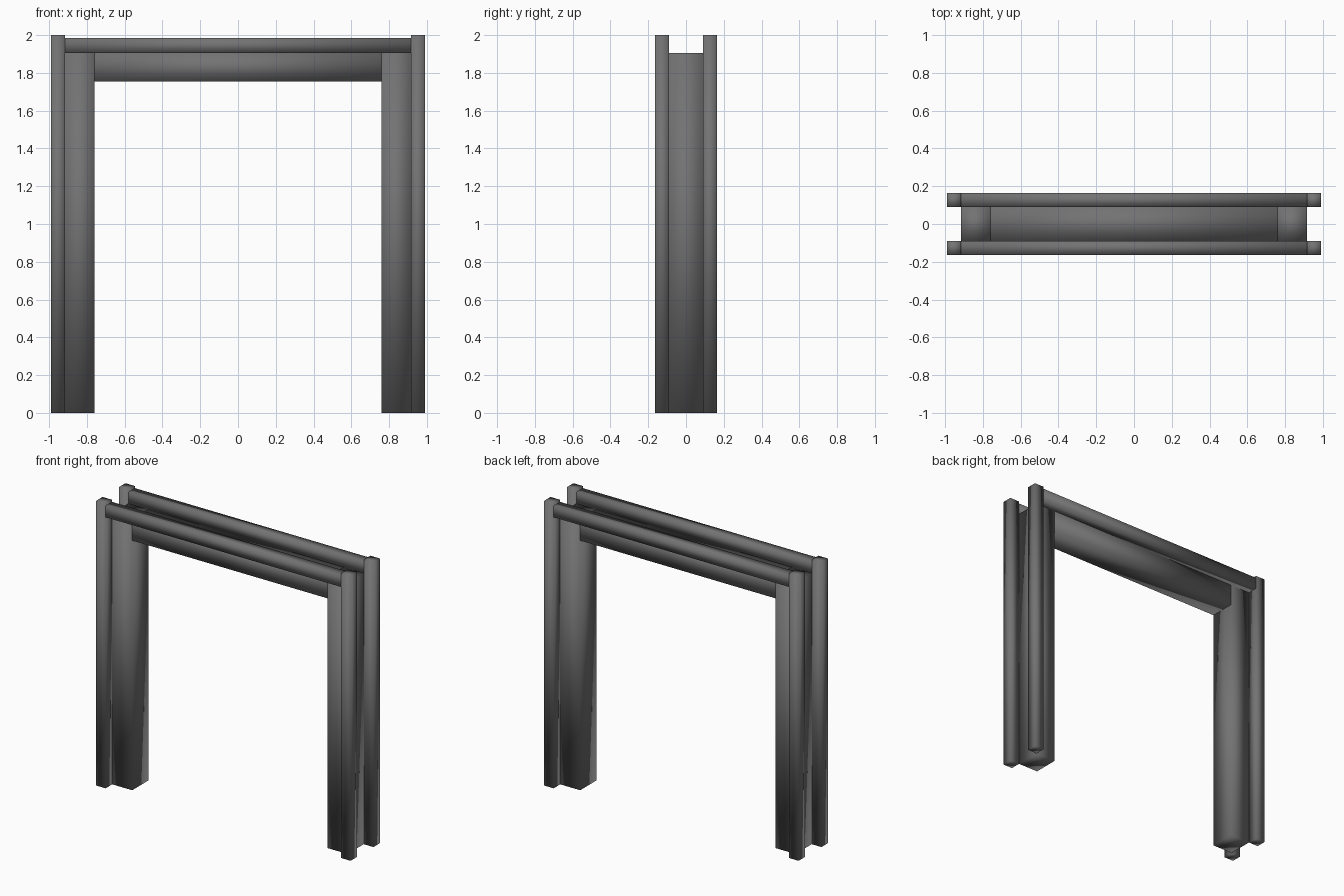
import bpy
import bmesh

default = bpy.data.objects.get("Cube")
if default:
    bpy.data.objects.remove(default, do_unlink=True)

# Single dark grey material
GREY = (0.17, 0.17, 0.17, 1.0)
grey = bpy.data.materials.new("dark_grey")
grey.use_nodes = True
grey.diffuse_color = GREY
grey.node_tree.nodes["Principled BSDF"].inputs["Base Color"].default_value = GREY

# Shared frame dimensions
OUTER_X, JAMB_X, OPENING_X = 0.99, 0.915, 0.76
OUTER_Y, JAMB_Y = 0.163, 0.09
TOP, RAIL_TOP, LINTEL_TOP, LINTEL_BOTTOM = 2.0, 1.985, 1.905, 1.755


def beam(name, x, y, z):
    """Smooth shaded beam spanning the given (low, high) ranges."""
    spans = [sorted(s) for s in (x, y, z)]
    bm = bmesh.new()
    bmesh.ops.create_cube(bm, size=1)
    for v in bm.verts:
        v.co = [s[1] if c > 0 else s[0] for c, s in zip(v.co, spans)]
    for f in bm.faces:
        f.smooth = True
    mesh = bpy.data.meshes.new(name)
    bm.to_mesh(mesh)
    bm.free()
    mesh.materials.append(grey)
    obj = bpy.data.objects.new(name, mesh)
    bpy.context.collection.objects.link(obj)
    return obj


# Wide jambs and slim corner posts
for side, sx in (("left", 1), ("right", -1)):
    beam(f"{side}_jamb", (sx * OPENING_X, sx * JAMB_X),
         (-JAMB_Y, JAMB_Y), (0, LINTEL_TOP))
    for face, sy in (("front", -1), ("back", 1)):
        beam(f"{face}_{side}_post", (sx * JAMB_X, sx * OUTER_X),
             (sy * JAMB_Y, sy * OUTER_Y), (0, TOP))

# Lintel across the opening
beam("lintel", (-OPENING_X, OPENING_X), (-JAMB_Y, JAMB_Y),
     (LINTEL_BOTTOM, LINTEL_TOP))

# Slim top rails between the corner posts
for face, sy in (("front", -1), ("back", 1)):
    beam(f"{face}_top_rail", (-JAMB_X, JAMB_X),
         (sy * JAMB_Y, sy * OUTER_Y), (LINTEL_TOP, RAIL_TOP))
